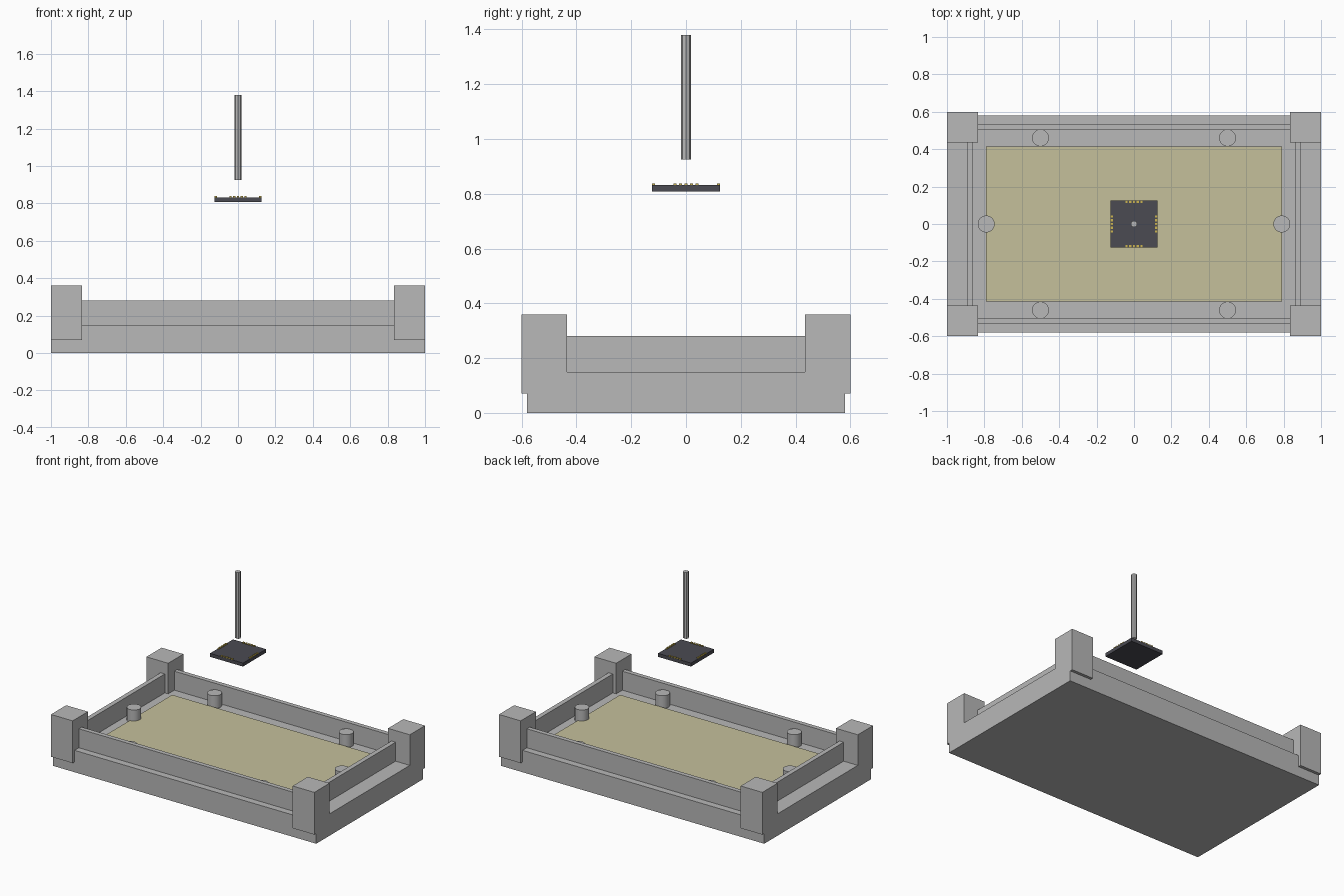
import bpy, bmesh, math

if "Cube" in bpy.data.objects:
    bpy.data.objects.remove(bpy.data.objects["Cube"])


def material(name, rgb):
    m = bpy.data.materials.new(name)
    m.diffuse_color = (*rgb, 1)
    m.use_nodes = True
    m.node_tree.nodes["Principled BSDF"].inputs["Base Color"].default_value = m.diffuse_color
    return m


GREY = material("light grey", (0.48, 0.48, 0.48))
SAND = material("sand", (0.56, 0.53, 0.33))
DARK = material("dark slate", (0.07, 0.07, 0.085))
GOLD = material("gold", (0.62, 0.47, 0.08))


def finish(name, bm, mat):
    bmesh.ops.recalc_face_normals(bm, faces=bm.faces)
    me = bpy.data.meshes.new(name)
    bm.to_mesh(me)
    bm.free()
    me.materials.append(mat)
    ob = bpy.data.objects.new(name, me)
    bpy.context.collection.objects.link(ob)
    return ob


def box(name, x, y, z, mat):
    """Box from (min, max) ranges on each axis."""
    bm = bmesh.new()
    bmesh.ops.create_cube(bm, size=1)
    for v in bm.verts:
        v.co = [r[0] if c < 0 else r[1] for c, r in zip(v.co, (x, y, z))]
    return finish(name, bm, mat)


def cylinder(name, x, y, z, radius, sides, mat):
    bm = bmesh.new()
    bmesh.ops.create_cone(bm, cap_ends=True, segments=sides, radius1=radius,
                          radius2=radius, depth=z[1] - z[0])
    bmesh.ops.translate(bm, verts=bm.verts, vec=(x, y, (z[0] + z[1]) / 2))
    if sides > 12:
        for f in bm.faces:
            f.smooth = len(f.verts) == 4
        for e in bm.edges:
            e.smooth = all(len(f.verts) == 4 for f in e.link_faces)
    return finish(name, bm, mat)


# Base slab and inlaid panel
box("base", (-1, 1), (-0.58, 0.58), (0, 0.15), GREY)
box("panel", (-0.79, 0.79), (-0.415, 0.415), (0.15, 0.163), SAND)

# Corner posts: they rest on the slab and hang a lip over its long sides
PROFILE = [(0.435, 0.15), (0.435, 0.36), (0.6, 0.36),
           (0.6, 0.07), (0.58, 0.07), (0.58, 0.15)]
for sx in (-1, 1):
    for sy in (-1, 1):
        bm = bmesh.new()
        face = bm.faces.new([bm.verts.new((sx * 0.835, sy * y, z)) for y, z in PROFILE])
        new = bmesh.ops.extrude_face_region(bm, geom=[face])["geom"]
        bmesh.ops.translate(bm, vec=(sx * 0.165, 0, 0),
                            verts=[g for g in new if isinstance(g, bmesh.types.BMVert)])
        finish("corner_post", bm, GREY)

# Thin walls between the posts
for s in (-1, 1):
    box("long_wall", (-0.835, 0.835), sorted((s * 0.502, s * 0.533)), (0.15, 0.28), GREY)
    box("short_wall", sorted((s * 0.86, s * 0.892)), (-0.435, 0.435), (0.15, 0.28), GREY)

# Round pegs on the slab
for px, py in [(-0.5, -0.46), (0.5, -0.46), (-0.5, 0.46), (0.5, 0.46), (-0.79, 0), (0.79, 0)]:
    cylinder("peg", px, py, (0.15, 0.238), 0.045, 32, GREY)

# Floating chip with five contacts along each edge
box("chip", (-0.125, 0.125), (-0.125, 0.125), (0.808, 0.832), DARK)
H = 0.006
for s in (-1, 1):
    for i in range(-2, 3):
        c, e = i * 0.02, s * 0.119
        for x, y in ((c, e), (e, c)):
            box("contact", (x - H, x + H), (y - H, y + H), (0.832, 0.838), GOLD)

# Rod above the chip
cylinder("rod", 0, 0, (0.925, 1.38), 0.0175, 8, GREY)
